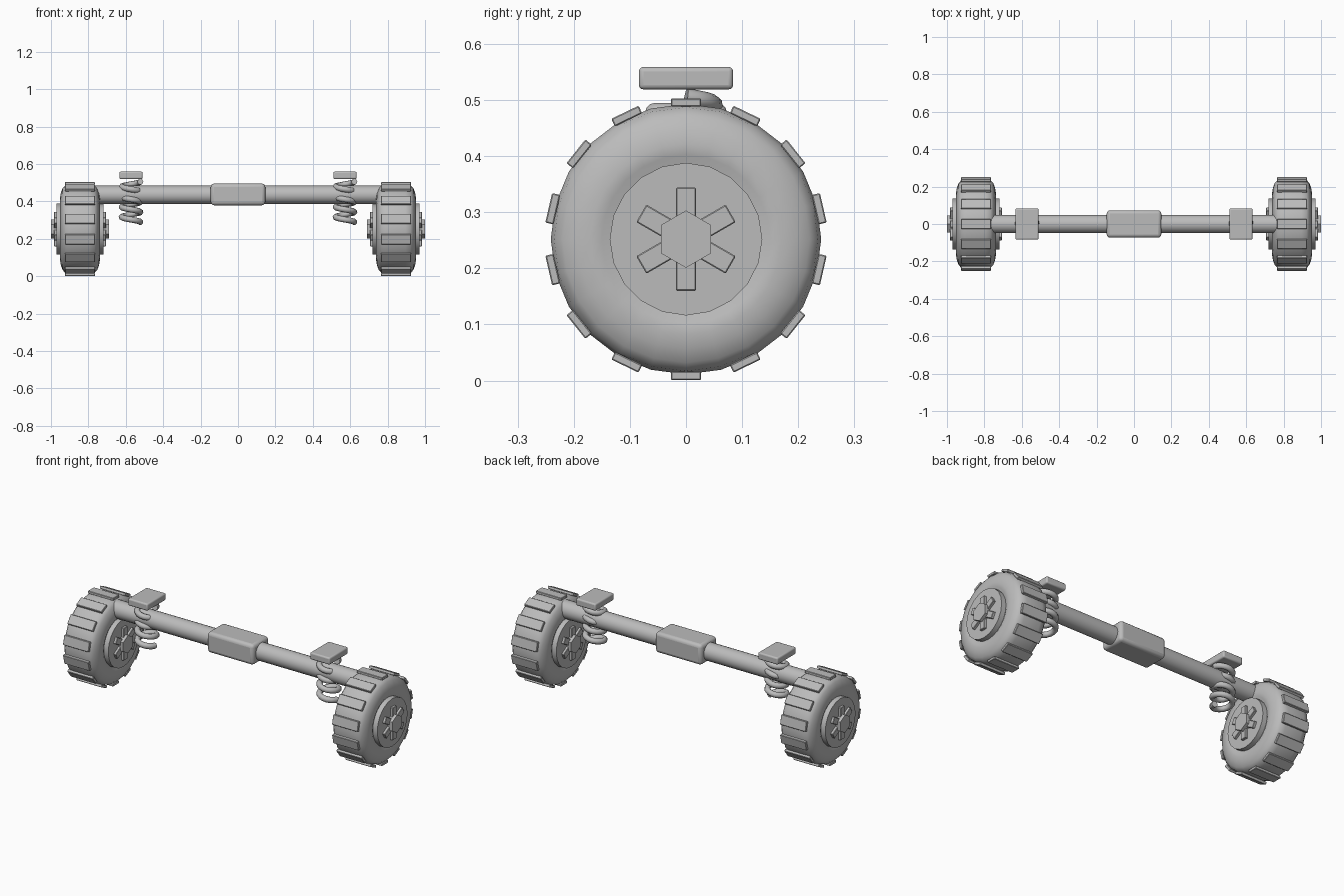
import bpy, bmesh
from math import sin, cos, pi, radians
from mathutils import Matrix, Vector

cube = bpy.data.objects.get("Cube")
if cube:
    bpy.data.objects.remove(cube, do_unlink=True)

grey = bpy.data.materials.new("plain grey")
grey.use_nodes = True
grey.diffuse_color = (0.5, 0.5, 0.5, 1)
grey.node_tree.nodes["Principled BSDF"].inputs["Base Color"].default_value = (0.5, 0.5, 0.5, 1)


def finish(name, bm, smooth=None, bevel=0, segments=3):
    """Turn a bmesh into a named object, with optional bevel and smoothing."""
    bmesh.ops.recalc_face_normals(bm, faces=bm.faces)
    mesh = bpy.data.meshes.new(name)
    bm.to_mesh(mesh)
    bm.free()
    mesh.materials.append(grey)
    obj = bpy.data.objects.new(name, mesh)
    bpy.context.collection.objects.link(obj)
    if bevel:
        mod = obj.modifiers.new("Bevel", "BEVEL")
        mod.width, mod.segments = bevel, segments
    if smooth:
        bpy.ops.object.select_all(action="DESELECT")
        obj.select_set(True)
        bpy.context.view_layer.objects.active = obj
        bpy.ops.object.shade_smooth_by_angle(angle=radians(smooth))
    return obj


def add_box(bm, centre, size, turn=0):
    """Box placed at centre, then turned about the x axis."""
    m = Matrix.Rotation(turn, 4, "X") @ Matrix.Translation(centre) @ Matrix.Diagonal((*size, 1))
    bmesh.ops.create_cube(bm, size=1, matrix=m)


def add_drum(bm, radius, length, sides, turn=0):
    """Cylinder lying along the x axis."""
    m = Matrix.Rotation(turn, 4, "X") @ Matrix.Rotation(pi / 2, 4, "Y")
    bmesh.ops.create_cone(bm, cap_ends=True, segments=sides, radius1=radius,
                          radius2=radius, depth=length, matrix=m)


def wheel(side, x):
    place = (x, 0, 0.252)
    parts = []

    # Tyre: half profile (offset along the axle, radius), mirrored and spun
    half = [(0.094, 0), (0.094, 0.13), (0.104, 0.15), (0.106, 0.17),
            (0.102, 0.195), (0.092, 0.22), (0.078, 0.235), (0.05, 0.241)]
    profile = half + [(-o, r) for o, r in reversed(half)]
    bm = bmesh.new()
    verts = [bm.verts.new((o, 0, r)) for o, r in profile]
    edges = [bm.edges.new(pair) for pair in zip(verts, verts[1:])]
    bmesh.ops.spin(bm, geom=verts + edges, cent=(0, 0, 0), axis=(1, 0, 0),
                   angle=2 * pi, steps=24)
    bmesh.ops.remove_doubles(bm, verts=bm.verts, dist=0.0005)
    parts.append(finish(side + "_tyre", bm, smooth=40))

    # Tread blocks
    bm = bmesh.new()
    for i in range(14):
        add_box(bm, (0, 0, 0.2435), (0.16, 0.054, 0.015), i * 2 * pi / 14)
    parts.append(finish(side + "_treads", bm, bevel=0.002, segments=1))

    # Hub disc, spokes and hexagonal cap go right through, so both faces match
    bm = bmesh.new()
    add_drum(bm, 0.136, 0.25, 20)
    parts.append(finish(side + "_hub_disc", bm, smooth=30))
    bm = bmesh.new()
    for i in range(6):
        add_box(bm, (0, 0, 0.06), (0.278, 0.036, 0.064), i * pi / 3)
    parts.append(finish(side + "_hub_spokes", bm, bevel=0.002, segments=1))
    bm = bmesh.new()
    add_drum(bm, 0.051, 0.31, 6, pi / 2)
    parts.append(finish(side + "_hub_cap", bm))
    for p in parts:
        p.location = place


def spring(side, x):
    # Coil winds downward from the plate
    turns, steps = 4, 16
    curve = bpy.data.curves.new(side + "_spring", "CURVE")
    curve.dimensions = "3D"
    curve.bevel_depth, curve.bevel_resolution = 0.016, 2
    curve.use_fill_caps = True
    line = curve.splines.new("POLY")
    line.points.add(turns * steps)
    for i, p in enumerate(line.points):
        a = 2 * pi * i / steps
        p.co = (0.05 * cos(a), 0.05 * sin(a), 0.505 - 0.054 * i / steps, 1)
    curve.materials.append(grey)
    obj = bpy.data.objects.new(side + "_spring", curve)
    bpy.context.collection.objects.link(obj)
    obj.location.x = x
    bpy.ops.object.select_all(action="DESELECT")
    obj.select_set(True)
    bpy.context.view_layer.objects.active = obj
    bpy.ops.object.convert(target="MESH")
    bpy.ops.object.shade_smooth_by_angle(angle=radians(50))

    # Mounting plate
    bm = bmesh.new()
    add_box(bm, (0, 0, 0), (0.124, 0.168, 0.04))
    finish(side + "_spring_plate", bm, smooth=30, bevel=0.008).location = (x, 0, 0.539)


for side, sign in (("left", 1), ("right", -1)):
    wheel(side, sign * 0.845)
    spring(side, sign * 0.572)

# Axle tube and the housing at its middle
bm = bmesh.new()
add_drum(bm, 0.049, 1.54, 24)
finish("axle", bm, smooth=30).location.z = 0.435
bm = bmesh.new()
add_box(bm, Vector(), (0.292, 0.146, 0.116))
finish("axle_housing", bm, smooth=35, bevel=0.018).location.z = 0.437
